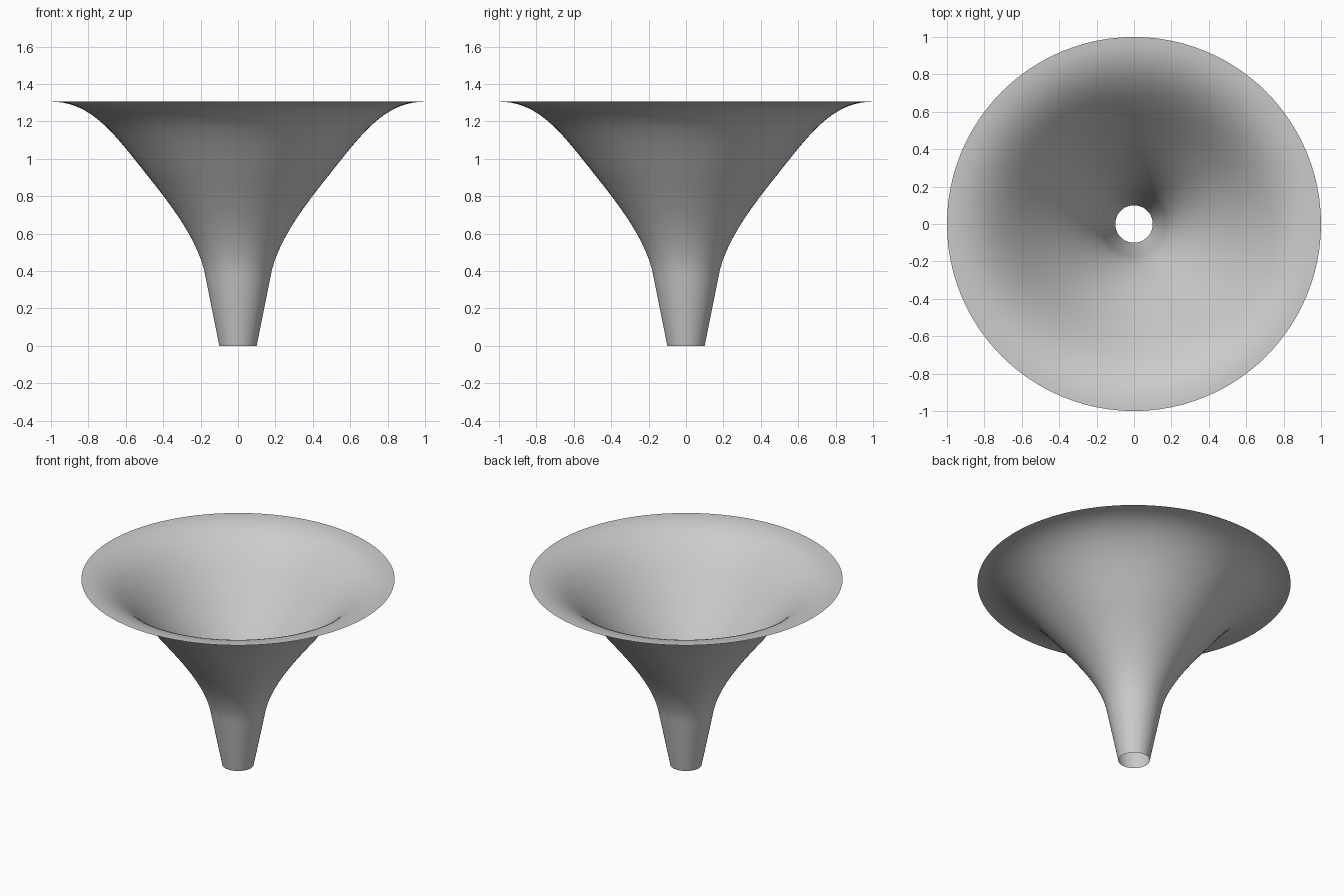
import bpy
import bmesh
import math
from mathutils import Vector
from mathutils.geometry import interpolate_bezier

cube = bpy.data.objects.get("Cube")
if cube:
    bpy.data.objects.remove(cube)

SIDES = 96

# Plain grey material
grey = bpy.data.materials.new("plain grey")
grey.use_nodes = True
colour = (0.6, 0.6, 0.6, 1)
grey.diffuse_color = colour
grey.node_tree.nodes["Principled BSDF"].inputs["Base Color"].default_value = colour


def curve(*points, steps=20):
    """Sample one Bezier stretch of the profile, given as (radius, height)."""
    return interpolate_bezier(*[Vector((r, 0, z)) for r, z in points], steps)


# Profile: straight tapered neck, then a flare that levels out at the rim
neck = [Vector((0.1, 0, 0)), Vector((0.136, 0, 0.18))]
throat = curve((0.172, 0.36), (0.20, 0.54), (0.34, 0.73), (0.476, 0.9))
flare = curve((0.476, 0.9), (0.66, 1.13), (0.78, 1.305), (1, 1.305))
profile = neck + throat + flare[1:]

# Spin the profile into an open, single-walled horn
bm = bmesh.new()
verts = [bm.verts.new(p) for p in profile]
edges = [bm.edges.new(pair) for pair in zip(verts, verts[1:])]
bmesh.ops.spin(bm, geom=verts + edges, cent=(0, 0, 0), axis=(0, 0, 1),
               angle=math.tau, steps=SIDES, use_merge=True)
bmesh.ops.remove_doubles(bm, verts=bm.verts, dist=0.0001)
bmesh.ops.recalc_face_normals(bm, faces=bm.faces)

# Point the normals outward, away from the axis
face = min(bm.faces, key=lambda f: f.calc_center_median().z)
centre = face.calc_center_median()
if face.normal.x * centre.x + face.normal.y * centre.y < 0:
    bmesh.ops.reverse_faces(bm, faces=bm.faces)
for f in bm.faces:
    f.smooth = True

mesh = bpy.data.meshes.new("flared_horn")
bm.to_mesh(mesh)
bm.free()
mesh.materials.append(grey)
horn = bpy.data.objects.new("flared_horn", mesh)
bpy.context.collection.objects.link(horn)
